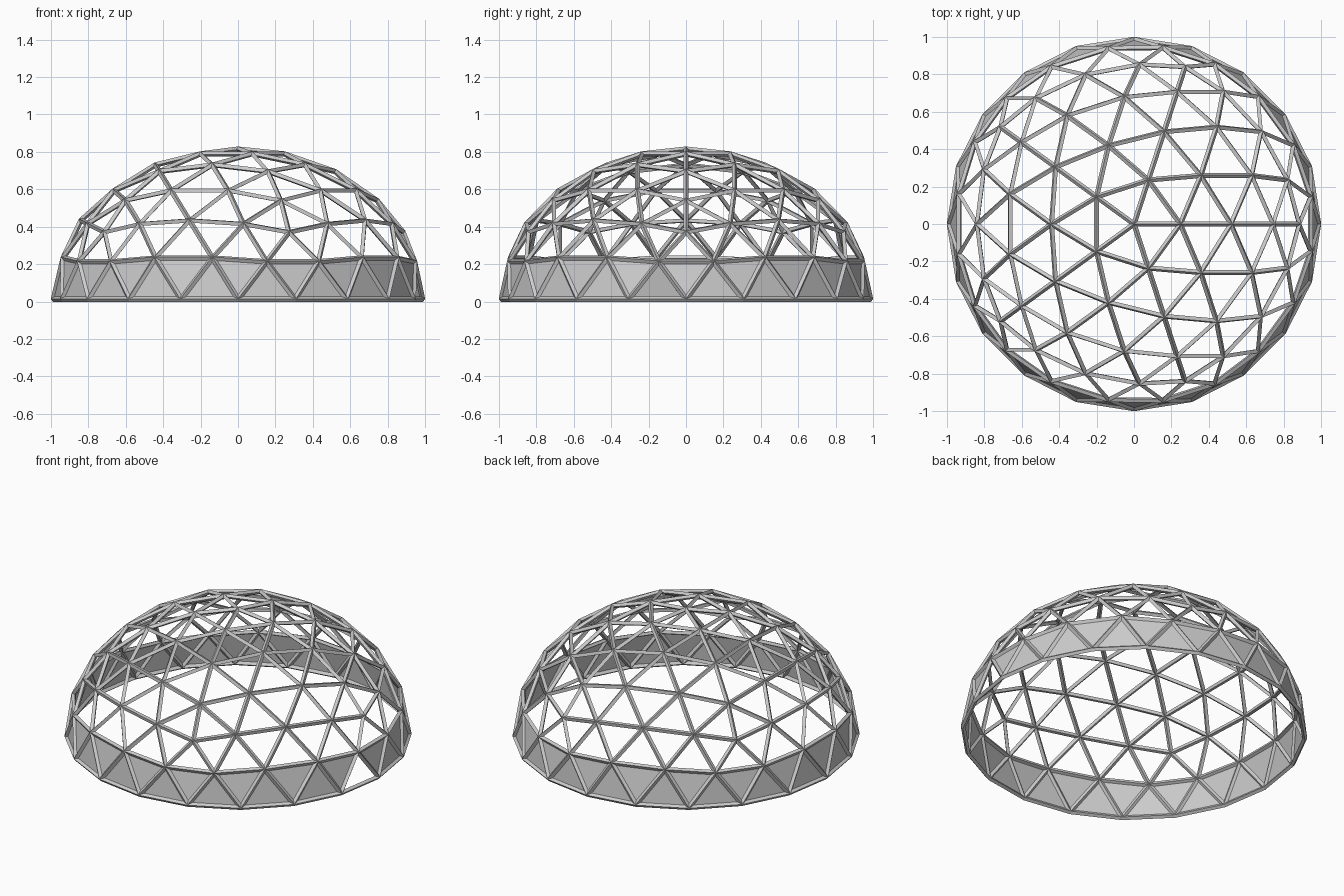
import bpy, bmesh, math
from mathutils import Vector

if "Cube" in bpy.data.objects:
    bpy.data.objects.remove(bpy.data.objects["Cube"])

FREQ = 4            # geodesic frequency
RADIUS = 0.987      # strut centre-line radius at the base
RISE = 0.803        # flattened height of the dome
BASE = 0.012        # height of the base ring centre line
STRUT = 0.028


def ring_point(angle, z):
    r = 2 / math.sqrt(5)
    return Vector((r * math.cos(angle), r * math.sin(angle), z))


# upper icosahedron faces: cap and belt
step = math.radians(72)
h = 1 / math.sqrt(5)
apex = Vector((0, 0, 1))
up = [ring_point(step * i, h) for i in range(5)]
low = [ring_point(step * (i + 0.5), -h) for i in range(5)]
faces = []
for i in range(5):
    j = (i + 1) % 5
    faces += [(apex, up[i], up[j]), (up[i], low[i], up[j]), (up[j], low[i], low[j])]


def small_triangles(a, b, c):
    def p(i, j):
        return (a * (FREQ - i - j) + b * i + c * j).normalized()
    for i in range(FREQ):
        for j in range(FREQ - i):
            yield p(i, j), p(i + 1, j), p(i, j + 1)
            if i + j < FREQ - 1:
                yield p(i + 1, j), p(i + 1, j + 1), p(i, j + 1)


def place(v):
    return Vector((v.x * RADIUS, v.y * RADIUS, BASE + v.z * RISE))


def make_object(name, tris):
    bm = bmesh.new()
    for t in tris:
        bm.faces.new([bm.verts.new(place(v)) for v in t])
    bmesh.ops.remove_doubles(bm, verts=bm.verts, dist=0.001)
    bm.normal_update()
    for f in bm.faces:
        if f.normal.dot(f.calc_center_median()) < 0:
            f.normal_flip()
    mesh = bpy.data.meshes.new(name)
    bm.to_mesh(mesh)
    bm.free()
    obj = bpy.data.objects.new(name, mesh)
    bpy.context.collection.objects.link(obj)
    return obj


# upper half of the sphere only
dome = [t for f in faces for t in small_triangles(*f) if min(v.z for v in t) > -0.01]

# strut frame
frame = make_object("strut_frame", dome)
wire = frame.modifiers.new("struts", 'WIREFRAME')
wire.thickness = STRUT
wire.offset = 0
wire.use_boundary = True
wire.use_even_offset = True
wire.use_replace = True


# filled bottom row, with one triangle left open as a doorway
def is_door(t):
    c = sum(t, Vector()) / 3
    on_base = sum(abs(v.z) < 0.01 for v in t)
    return on_base == 2 and abs(math.degrees(math.atan2(c.y, c.x)) + 9) < 5


skirt = [t for t in dome if min(v.z for v in t) < 0.01 and not is_door(t)]
make_object("base_panels", skirt)
